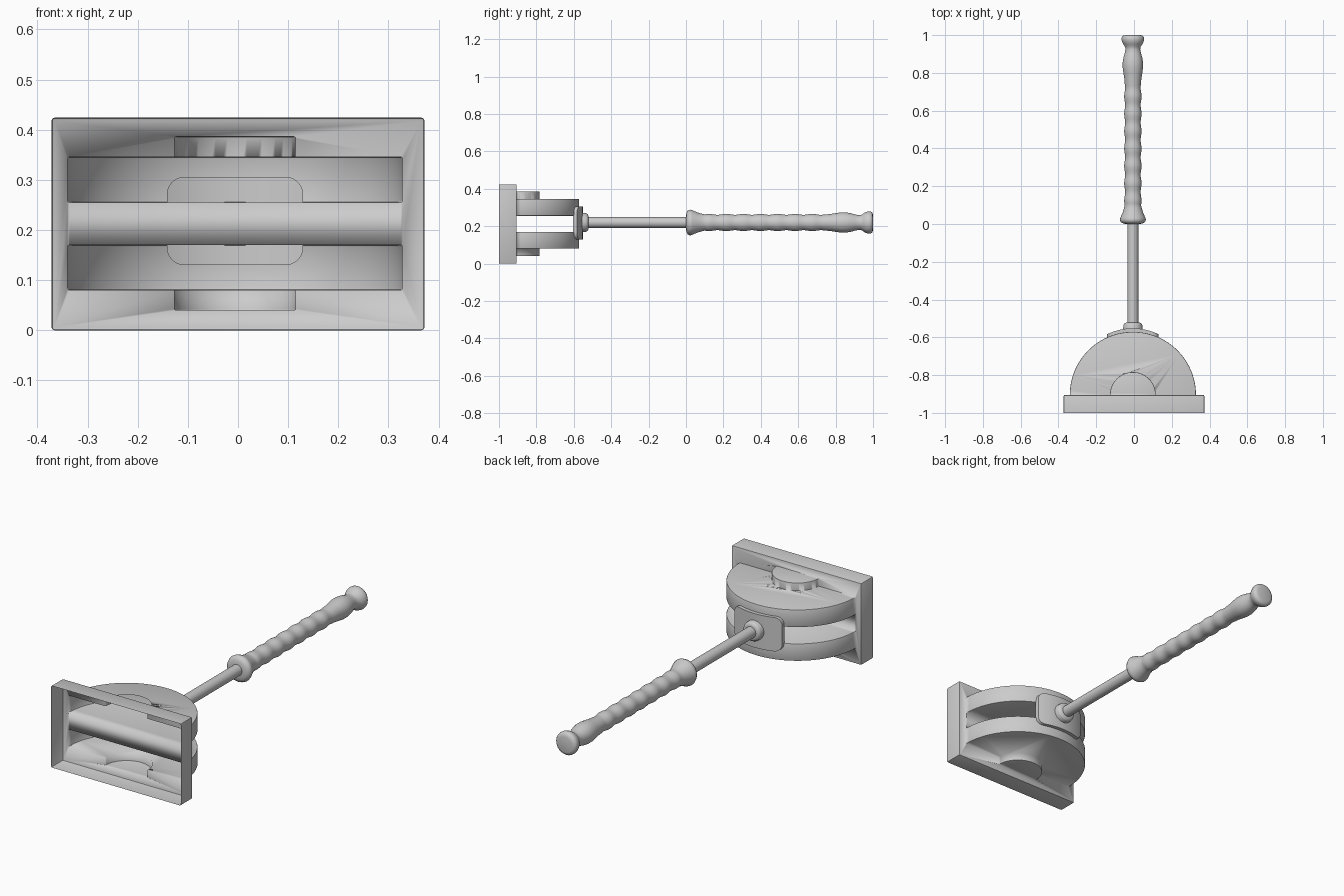
import bpy, bmesh, math

if "Cube" in bpy.data.objects:
    bpy.data.objects.remove(bpy.data.objects["Cube"])

CX, CZ = -0.006, 0.22      # axis of the rod and handle
BACK = -0.905              # rear face of the base tray


def make(name, bm, angle=35):
    bmesh.ops.recalc_face_normals(bm, faces=bm.faces)
    me = bpy.data.meshes.new(name)
    bm.to_mesh(me)
    bm.free()
    ob = bpy.data.objects.new(name, me)
    bpy.context.collection.objects.link(ob)
    bpy.ops.object.select_all(action='DESELECT')
    ob.select_set(True)
    bpy.context.view_layer.objects.active = ob
    bpy.ops.object.shade_smooth_by_angle(angle=math.radians(angle))
    return ob


def half_disc(name, r, z0, z1, bevel):
    # half-round prism whose straight root sinks into the tray
    bm = bmesh.new()
    n = 48
    pts = [(CX + r * math.cos(math.pi * i / n), BACK + r * math.sin(math.pi * i / n)) for i in range(n + 1)]
    pts += [(CX - r, BACK - 0.04), (CX + r, BACK - 0.04)]
    face = bm.faces.new([bm.verts.new((x, y, z0)) for x, y in pts])
    ext = bmesh.ops.extrude_face_region(bm, geom=[face])
    for v in ext['geom']:
        if isinstance(v, bmesh.types.BMVert):
            v.co.z = z1
    rim = [e for e in bm.edges if abs(e.verts[0].co.z - e.verts[1].co.z) < 1e-6
           and min(v.co.y for v in e.verts) > BACK - 0.001]
    bmesh.ops.bevel(bm, geom=rim, offset=bevel, segments=2, profile=0.5, affect='EDGES')
    return make(name, bm)


def lathe(name, profile, seg=32):
    # profile of (y, radius) turned about the rod axis
    bm = bmesh.new()
    rings = [[bm.verts.new((CX + r * math.cos(2 * math.pi * i / seg), y,
                            CZ + r * math.sin(2 * math.pi * i / seg))) for i in range(seg)] for y, r in profile]
    for a, b in zip(rings, rings[1:]):
        for i in range(seg):
            j = (i + 1) % seg
            bm.faces.new((a[i], a[j], b[j], b[i]))
    bm.faces.new(rings[0])
    bm.faces.new(rings[-1])
    return make(name, bm, 50)


# Base tray: solid box fused with the half discs, then opened at the front
bm = bmesh.new()
bmesh.ops.create_cube(bm, size=1)
for v in bm.verts:
    v.co.x *= 0.744
    v.co.y = -1 if v.co.y < 0 else BACK
    v.co.z = 0 if v.co.z < 0 else 0.424
bmesh.ops.bevel(bm, geom=[e for e in bm.edges if max(v.co.y for v in e.verts) > -0.95],
                offset=0.006, segments=2, profile=0.5, affect='EDGES')
base = make("base_shell", bm)

parts = [half_disc("lower_disc", 0.334, 0.080, 0.170, 0.004),
         half_disc("upper_disc", 0.334, 0.255, 0.346, 0.004),
         half_disc("lower_boss", 0.121, 0.040, 0.120, 0.003),
         half_disc("upper_boss", 0.121, 0.300, 0.386, 0.003)]
bpy.context.view_layer.objects.active = base
for p in parts:
    m = base.modifiers.new("fuse", 'BOOLEAN')
    m.operation, m.object, m.solver = 'UNION', p, 'EXACT'
    bpy.ops.object.modifier_apply(modifier=m.name)
    bpy.data.objects.remove(p)
bm = bmesh.new()
bm.from_mesh(base.data)
bmesh.ops.delete(bm, geom=[f for f in bm.faces if all(v.co.y < -0.999 for v in f.verts)], context='FACES')
bm.to_mesh(base.data)
bm.free()

# Curved mounting plate with rounded corners bridging the two discs
bm = bmesh.new()
W, H, R = 0.136, 0.088, 0.035
xs = [-W + R - R * math.cos(math.pi / 2 * i / 6) for i in range(7)]
xs += [(-1 + 2 * i / 10) * (W - R) for i in range(1, 10)] + [-x for x in reversed(xs)]
cols = []
for x in xs:
    d = max(0, abs(x) - (W - R))
    h = H - R + math.sqrt(max(0, R * R - d * d))
    y = -0.552 - 1.7 * x * x
    cols.append([bm.verts.new((CX + x, yy, CZ - 0.002 + s))
                 for yy, s in ((y, h), (y, -h), (y - 0.022, -h), (y - 0.022, h))])
for a, b in zip(cols, cols[1:]):
    for i in range(4):
        j = (i + 1) % 4
        bm.faces.new((a[i], a[j], b[j], b[i]))
bm.faces.new(cols[0])
bm.faces.new(cols[-1])
plate = make("mounting_plate", bm)

# Collar and rod
lathe("collar", [(-0.565, 0.052), (-0.535, 0.050), (-0.527, 0.046), (-0.522, 0.036), (-0.522, 0.02)])
lathe("rod", [(-0.56, 0.029), (0.02, 0.029)])

# Turned grip: flange, rippled body, swelling, neck and end knob
grip = [(0.0, 0.03), (0.002, 0.050), (0.01, 0.064), (0.022, 0.069), (0.034, 0.066),
        (0.06, 0.054), (0.085, 0.047)]
for i in range(73):
    y = 0.10 + 0.64 * i / 72
    grip.append((y, 0.0435 + 0.0025 * math.sin(2 * math.pi * (y - 0.10) / 0.092)))
grip += [(0.77, 0.045), (0.80, 0.050), (0.83, 0.054), (0.855, 0.054), (0.88, 0.050), (0.905, 0.043),
         (0.925, 0.039), (0.938, 0.041), (0.95, 0.049), (0.962, 0.056), (0.976, 0.060),
         (0.988, 0.059), (0.996, 0.053), (1.0, 0.040)]
lathe("handle_grip", grip)
